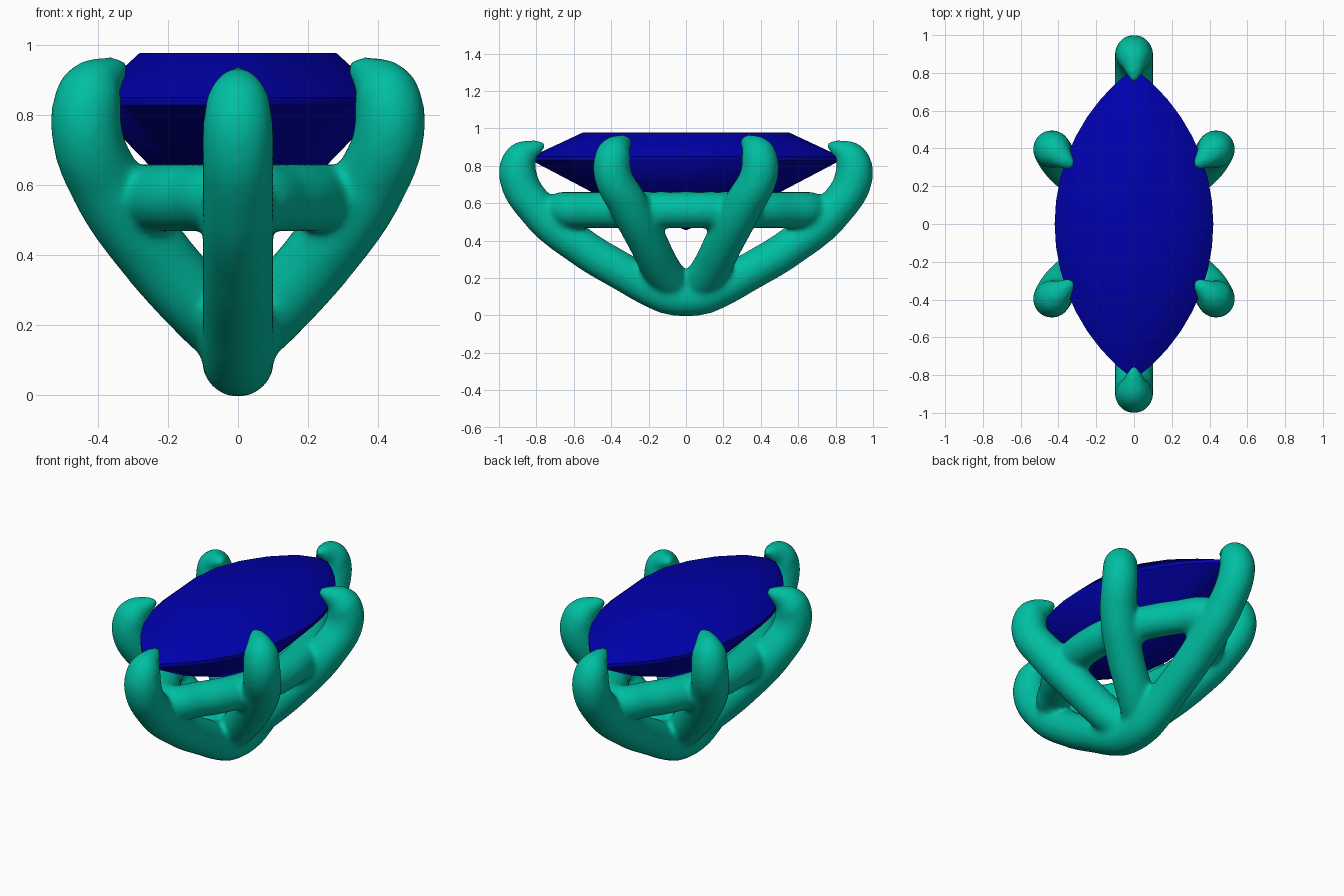
import bpy, bmesh, math

if "Cube" in bpy.data.objects:
    bpy.data.objects.remove(bpy.data.objects["Cube"])

def material(name, col):
    m = bpy.data.materials.new(name)
    m.diffuse_color = col
    m.use_nodes = True
    m.node_tree.nodes["Principled BSDF"].inputs["Base Color"].default_value = m.diffuse_color
    return m

teal = material("teal_metal", (0.0, 0.52, 0.36, 1))
blue = material("blue_stone", (0.0, 0.0, 0.42, 1))

def lens(half_w, half_l, n):
    """Marquise outline made of two circular arcs, n points."""
    r = (half_l ** 2 + half_w ** 2) / (2 * half_w)
    a = math.asin(half_l / r)
    pts = []
    for side in (1, -1):
        for i in range(n // 2):
            t = side * (-a + 2 * a * i / (n // 2))
            pts.append((side * (r * math.cos(t) - r + half_w), r * math.sin(t)))
    return pts

# faceted stone: hull of table, girdle, pavilion and culet
bm = bmesh.new()
for scale, z, n in ((0.67, 0.977, 16), (1, 0.85, 32), (1, 0.828, 32), (0.59, 0.65, 16)):
    for x, y in lens(0.42 * scale, 0.825 * scale, n):
        bm.verts.new((x, y, z))
bm.verts.new((0, 0, 0.455))
bmesh.ops.convex_hull(bm, input=bm.verts)
me = bpy.data.meshes.new("marquise_stone")
bm.to_mesh(me)
bm.free()
me.materials.append(blue)
stone = bpy.data.objects.new("marquise_stone", me)
bpy.context.collection.objects.link(stone)
bpy.context.view_layer.objects.active = stone
stone.select_set(True)
bpy.ops.object.shade_smooth_by_angle(angle=math.radians(46))
stone.select_set(False)

# setting: tubes of varying radius in one curve
cu = bpy.data.curves.new("prong_setting", 'CURVE')
cu.dimensions = '3D'
cu.bevel_depth = 1.0
cu.bevel_resolution = 6
cu.use_fill_caps = True
cu.resolution_u = 10

def tube(points, cyclic=False):
    s = cu.splines.new('BEZIER')
    s.bezier_points.add(len(points) - 1)
    s.use_cyclic_u = cyclic
    for bp, (x, y, z, r) in zip(s.bezier_points, points):
        bp.co = (x, y, z)
        bp.radius = r
        bp.handle_left_type = bp.handle_right_type = 'AUTO'

# two end prongs joined through the base
end = [(0, 0.08, 0.105, 0.104), (0, 0.15, 0.13, 0.104), (0, 0.33, 0.228, 0.103),
       (0, 0.55, 0.36, 0.103), (0, 0.79, 0.56, 0.103), (0, 0.9, 0.76, 0.103),
       (0, 0.875, 0.845, 0.092), (0, 0.81, 0.893, 0.05), (0, 0.755, 0.917, 0.018)]
tube([(x, -y, z, r) for x, y, z, r in reversed(end)] + end)

# four side prongs
side = [(0.0, 0.045, 0.15, 0.095), (0.075, 0.112, 0.22, 0.103), (0.245, 0.213, 0.41, 0.106),
        (0.372, 0.31, 0.595, 0.107), (0.434, 0.395, 0.77, 0.102), (0.418, 0.383, 0.865, 0.097),
        (0.36, 0.335, 0.922, 0.05), (0.32, 0.305, 0.938, 0.02)]
for sx in (1, -1):
    for sy in (1, -1):
        tube([(sx * x, sy * y, z, r) for x, y, z, r in side])

# gallery rail under the stone
tube([(x, y, 0.563, 0.098) for x, y in lens(0.30, 0.66, 16)], cyclic=True)

setting = bpy.data.objects.new("prong_setting", cu)
bpy.context.collection.objects.link(setting)
bpy.context.view_layer.objects.active = setting
setting.select_set(True)
bpy.ops.object.convert(target='MESH')
setting = bpy.context.object
setting.data.materials.clear()
setting.data.materials.append(teal)

# weld the caps, fuse the tubes and soften the joints
bm = bmesh.new()
bm.from_mesh(setting.data)
bmesh.ops.remove_doubles(bm, verts=bm.verts, dist=1e-5)
bmesh.ops.recalc_face_normals(bm, faces=bm.faces)
bm.to_mesh(setting.data)
bm.free()
rm = setting.modifiers.new("fuse", 'REMESH')
rm.mode = 'VOXEL'
rm.voxel_size = 0.014
rm.use_smooth_shade = True
sm = setting.modifiers.new("soften", 'SMOOTH')
sm.factor = 0.5
sm.iterations = 14
